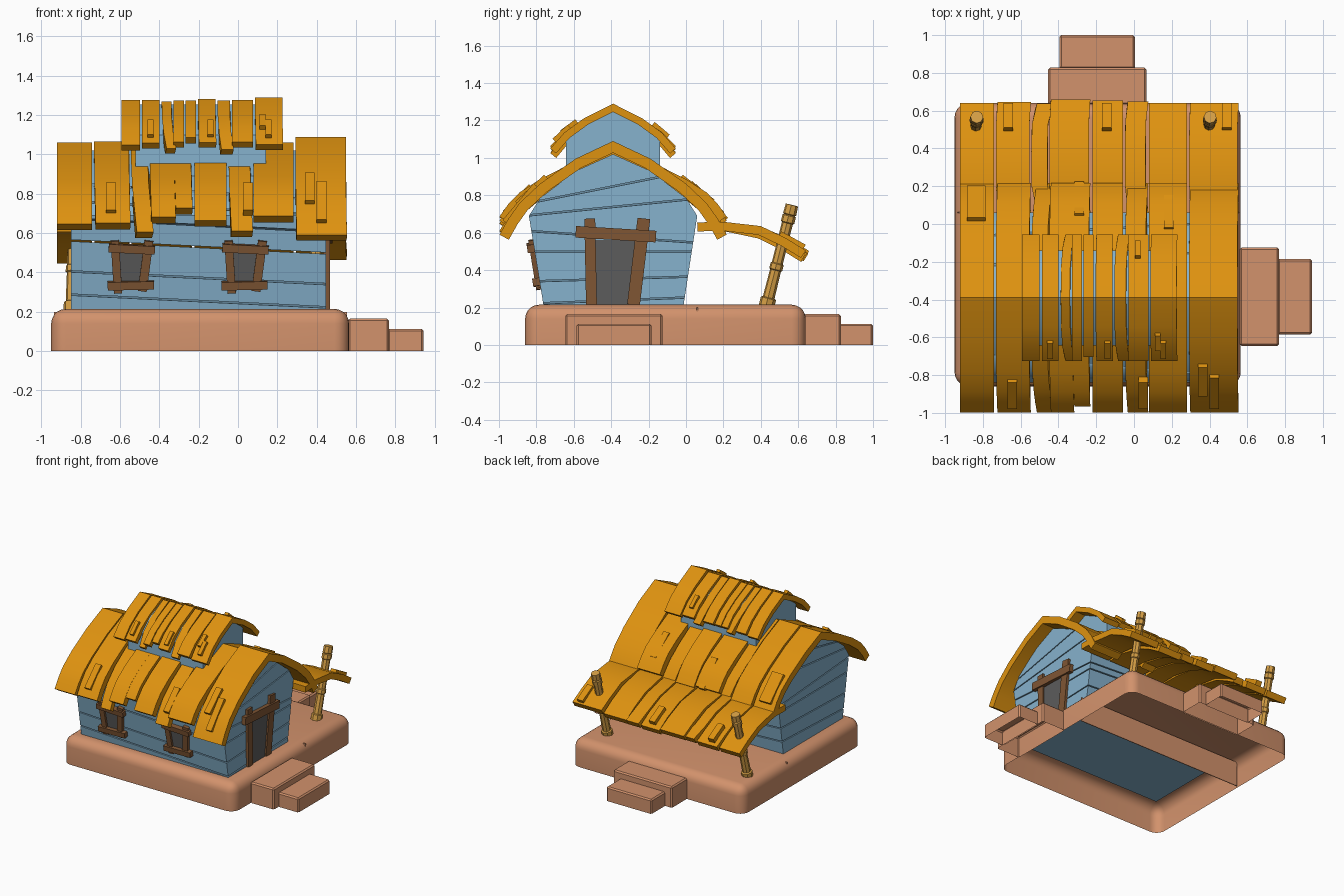
import bpy, bmesh, math, random
from mathutils import Matrix, Vector

random.seed(4)
if "Cube" in bpy.data.objects:
    bpy.data.objects.remove(bpy.data.objects["Cube"])


def material(name, rgb):
    m = bpy.data.materials.new(name)
    m.use_nodes = True
    m.diffuse_color = (*rgb, 1)
    m.node_tree.nodes["Principled BSDF"].inputs["Base Color"].default_value = (*rgb, 1)
    return m


CLAY = material("clay", (.645, .287, .15))
BLUE = material("blue planks", (.238, .445, .61))
ROOF = material("orange roof", (.73, .287, .005))
FRAME = material("brown frame", (.216, .093, .034))
GREY = material("grey panel", (.107, .107, .107))
POLE = material("tan pole", (.679, .352, .061))
parts = []


def finish(name, bm, mat):
    bmesh.ops.recalc_face_normals(bm, faces=bm.faces)
    me = bpy.data.meshes.new(name)
    bm.to_mesh(me)
    bm.free()
    me.materials.append(mat)
    ob = bpy.data.objects.new(name, me)
    bpy.context.collection.objects.link(ob)
    parts.append(ob)
    return ob


def prism(pts, x0, x1, skew=0):
    """Extrude a closed y,z outline along x."""
    bm = bmesh.new()
    a = [bm.verts.new((x0, y, z)) for y, z in pts]
    b = [bm.verts.new((x1, y, z)) for y, z in pts]
    bm.faces.new(a)
    bm.faces.new(b)
    for i in range(len(pts)):
        j = (i + 1) % len(pts)
        bm.faces.new((a[i], a[j], b[j], b[i]))
    return bm


def block(name, lo, hi, mat, bevel, seg=1):
    """Open-bottomed block with rounded upper edges."""
    lo, hi = Vector(lo), Vector(hi)
    bm = bmesh.new()
    bmesh.ops.create_cube(bm, size=1, matrix=Matrix.Translation((lo + hi) / 2)
                          @ Matrix.Diagonal((*(hi - lo), 1)))
    edges = [e for e in bm.edges if any(v.co.z > lo.z + .01 for v in e.verts)]
    bmesh.ops.bevel(bm, geom=edges, offset=bevel, segments=seg, profile=.5, affect='EDGES')
    bottom = [f for f in bm.faces if all(v.co.z < lo.z + .001 for v in f.verts)]
    bmesh.ops.delete(bm, geom=bottom, context='FACES')
    return finish(name, bm, mat)


def board(name, centre, size, mat, rot=(0, 0, 0), frame=Matrix()):
    bm = bmesh.new()
    turn = Matrix.Rotation(rot[2], 4, 'Z') @ Matrix.Rotation(rot[1], 4, 'Y') @ Matrix.Rotation(rot[0], 4, 'X')
    bmesh.ops.create_cube(bm, size=1, matrix=frame @ Matrix.Translation(centre) @ turn
                          @ Matrix.Diagonal((*size, 1)))
    return finish(name, bm, mat)


def strip(name, pts, x0, x1, thick, skew=0):
    """Bent roof plank: thicken a y,z curve downward and extrude it."""
    pts = [Vector(p) for p in pts]
    inner = []
    for i, p in enumerate(pts):
        t0 = (p - pts[max(i - 1, 0)]).normalized() if i else (pts[1] - p).normalized()
        t1 = (pts[i + 1] - p).normalized() if i < len(pts) - 1 else t0
        t = (t0 + t1).normalized()
        inner.append(p + Vector((t.y, -t.x)) * thick / max(t.dot(t0), .5))
    bm = prism(pts + inner[::-1], x0 + .004, x1 - .004)
    mid = (pts[0].x + pts[-1].x) / 2
    half = (pts[-1].x - pts[0].x) / 2
    for v in bm.verts:
        v.co.x += skew * min(abs((v.co.y - mid) / half), 1) ** 4
    sharp = [e for e in bm.edges if e.calc_face_angle(0) > 1.0]
    bmesh.ops.bevel(bm, geom=sharp, offset=.006, segments=1, affect='EDGES')
    return finish(name, bm, ROOF)


RIDGE = -.39


def gable(half, dz=0, lift=0, trim=0):
    """Mirror a half profile about the ridge, raising and trimming the eaves."""
    end = half[-1][0]
    h = [Vector((d, z + dz + lift * (d / end) ** 2)) for d, z in half]
    front = h[:]
    front[-1] = h[-1] + (h[-2] - h[-1]).normalized() * trim
    return [(RIDGE - p.x, p.y) for p in front[::-1]] + [(RIDGE + p.x, p.y) for p in h[1:]]


def batten(name, pts, x, y0, y1, width=.05):
    """Raised slat lying on a roof curve."""
    def height(y):
        for (a, za), (b, zb) in zip(pts, pts[1:]):
            if a <= y <= b:
                return za + (zb - za) * (y - a) / (b - a)
        return pts[-1][1]
    z0, z1 = height(y0), height(y1)
    board(name, (x, (y0 + y1) / 2, (z0 + z1) / 2 + .008),
          (width, math.hypot(y1 - y0, z1 - z0), .04), ROOF, (math.atan2(z1 - z0, y1 - y0), 0, 0))


# Foundation, inner divider and two flights of steps
block("foundation", (-.95, -.86, 0), (.565, .64, .215), CLAY, .075, 5)
board("foundation_divider", (-.19, .06, .1), (1.49, .006, .2), CLAY)
block("side_step_upper", (.56, -.645, 0), (.768, -.125, .165), CLAY, .01)
block("side_step_lower", (.76, -.585, 0), (.943, -.185, .113), CLAY, .01)
block("back_step_upper", (-.455, .63, 0), (.065, .828, .165), CLAY, .01)
block("back_step_lower", (-.395, .82, 0), (.005, 1, .113), CLAY, .01)

# House body, sliced into crooked wall planks
wall_half = [(.45, .69), (.39, .785), (.2, .93), (0, 1.02)]
outline = ([(RIDGE - .37, .2)] + [(RIDGE - d, z) for d, z in wall_half]
           + [(RIDGE + d, z) for d, z in wall_half[-2::-1]] + [(RIDGE + .375, .2)])
seams = [(.27, .04), (.385, .03), (.53, 0), (.61, -.07), (.77, .1), (.88, .2)]


def cut(bm, seam, offset, upper):
    z, tilt = seam
    bmesh.ops.bisect_plane(bm, geom=bm.verts[:] + bm.edges[:] + bm.faces[:],
                           plane_co=(-.2, RIDGE, z + offset), plane_no=(.05, -tilt, 1),
                           clear_outer=upper, clear_inner=not upper)
    bmesh.ops.holes_fill(bm, edges=[e for e in bm.edges if e.is_boundary])


for i in range(len(seams) + 1):
    bm = prism(outline, -.85, .448)
    if i > 0:
        cut(bm, seams[i - 1], .004, False)
    if i < len(seams):
        cut(bm, seams[i], -.004, True)
    finish(f"wall_plank_{i + 1}", bm, BLUE)

# Raised upper storey
finish("upper_storey", prism([(-.642, .8), (-.642, 1.1), (-.545, 1.185), (RIDGE, 1.255),
                              (-.235, 1.185), (-.14, 1.1), (-.14, .8)], -.522, .142), BLUE)

# Main roof: x start, x end, drop, eave lift, eave skew, trim
main_half = [(0, 1.09), (.2, .995), (.39, .86), (.5, .755), (.56, .67), (.607, .585)]
main = [(-.925, -.738, -.028, .09, 0, 0), (-.735, -.55, -.024, .09, .008, 0),
        (-.548, -.455, -.03, .05, .03, 0), (-.452, -.32, -.028, .125, .008, 0),
        (-.328, -.235, -.028, .125, .008, .055), (-.225, -.055, -.02, .1, 0, 0),
        (-.052, .065, -.03, .055, .015, 0), (.075, .285, -.028, .13, 0, 0),
        (.288, .552, 0, .005, .006, 0)]
for i, (x0, x1, dz, lift, skew, trim) in enumerate(main):
    strip(f"main_roof_plank_{i + 1}", gable(main_half, dz, lift, trim), x0, x1, .057, skew)

# Upper roof
upper_half = [(0, 1.29), (.155, 1.21), (.26, 1.13), (.335, 1.04)]
upper = [(-.597, -.495, -.012, .02, 0, 0), (-.492, -.395, -.012, .03, 0, 0),
         (-.392, -.335, -.02, .01, .025, 0), (-.332, -.27, -.016, .04, 0, 0),
         (-.272, -.21, -.016, .04, 0, .03), (-.207, -.11, -.008, .03, .004, 0),
         (-.108, -.038, -.015, 0, .02, 0), (-.034, .08, -.012, .035, 0, 0),
         (.083, .23, 0, .01, .004, 0)]
for i, (x0, x1, dz, lift, skew, trim) in enumerate(upper):
    strip(f"upper_roof_plank_{i + 1}", gable(upper_half, dz, lift, trim), x0, x1, .04, skew)

# Porch roof at the back
porch = [(.06, .655), (.2, .658), (.4, .625), (.55, .56), (.655, .495)]
for i, (x0, x1, dz, lift, skew, trim) in enumerate(main):
    if trim:
        continue
    x1 = -.235 if i == 3 else x1
    reach = random.uniform(-.02, .005)
    rise = random.uniform(-.012, .012)
    strip(f"porch_roof_plank_{i + 1}", [(y + reach * (y > .5), z + rise * (y > .3)) for y, z in porch],
          x0, x1, .048, skew)

# Repair slats on the roofs
common, last = gable(main_half, -.028, .09), gable(main_half, 0, .005)
for x in (-.645, .05):
    batten("front_slat", common, x, -.965, -.825)
batten("front_slat", last, .365, -.9, -.745)
batten("front_slat", last, .425, -.965, -.8)
for x, y in ((-.86, .02), (-.81, .02), (-.29, .04), (.185, -.03)):
    batten("back_slat", common, x, y, y + .17)
for x in (-.665, -.145, .49):
    batten("porch_slat", porch, x, .5, .63)
small = gable(upper_half, -.008, .02)
for x, y in ((-.445, -.7), (-.14, -.7), (.125, -.66), (.155, -.7), (.02, -.18)):
    batten("upper_slat", small, x, y, y + .08, .03)

# Front windows, leaning with the wall
for side, x in (("right", -.545), ("left", .033)):
    lean = Matrix.Translation((x, -.797, .43)) @ Matrix.Rotation(math.radians(9.2), 4, 'X')
    board(side + "_window_pane", (.002, -.004, 0), (.13, .012, .17), GREY, frame=lean)
    board(side + "_window_jamb_a", (-.073, -.008, 0), (.042, .035, .27), FRAME, (0, -.06, 0), lean)
    board(side + "_window_jamb_b", (.075, -.008, .005), (.045, .035, .26), FRAME, (0, .13, 0), lean)
    board(side + "_window_lintel", (.005, -.018, .094), (.235, .04, .042), FRAME, (0, .05, 0), lean)
    board(side + "_window_sill", (0, -.018, -.094), (.235, .04, .042), FRAME, (0, -.02, 0), lean)

# Side door
board("door_panel", (.45, -.39, .385), (.012, .28, .35), GREY)
board("door_jamb_front", (.45, -.51, .445), (.035, .058, .46), FRAME, (.02, 0, 0))
board("door_jamb_back", (.45, -.253, .445), (.035, .068, .465), FRAME, (-.12, 0, 0))
board("door_lintel", (.458, -.375, .592), (.045, .43, .062), FRAME, (-.06, 0, 0))

# Leaning porch poles with binding rings
rings = [(0, .042), (.045, .042), (.05, .032), (.2, .03), (.205, .036), (.235, .036), (.24, .03),
         (.46, .03), (.465, .037), (.5, .037), (.505, .03), (.51, .036), (.56, .034)]
for side, x in (("right", -.845), ("left", .39)):
    bm = bmesh.new()
    foot, top = Vector((x, .43, .205)), Vector((x + .013, .567, .75))
    turn = Matrix.Translation(foot) @ (top - foot).to_track_quat('Z', 'Y').to_matrix().to_4x4()
    loops = [[bm.verts.new(turn @ Vector((r * math.cos(k * math.tau / 8), r * math.sin(k * math.tau / 8), h)))
              for k in range(8)] for h, r in rings]
    for a, b in zip(loops, loops[1:]):
        for k in range(8):
            bm.faces.new((a[k], a[(k + 1) % 8], b[(k + 1) % 8], b[k]))
    bm.faces.new(loops[0])
    bm.faces.new(loops[-1])
    finish(side + "_porch_pole", bm, POLE)

# Smooth the curved surfaces, keep hard edges
bpy.ops.object.select_all(action='DESELECT')
for ob in parts:
    ob.select_set(True)
bpy.context.view_layer.objects.active = parts[0]
bpy.ops.object.shade_smooth_by_angle(angle=math.radians(32))
